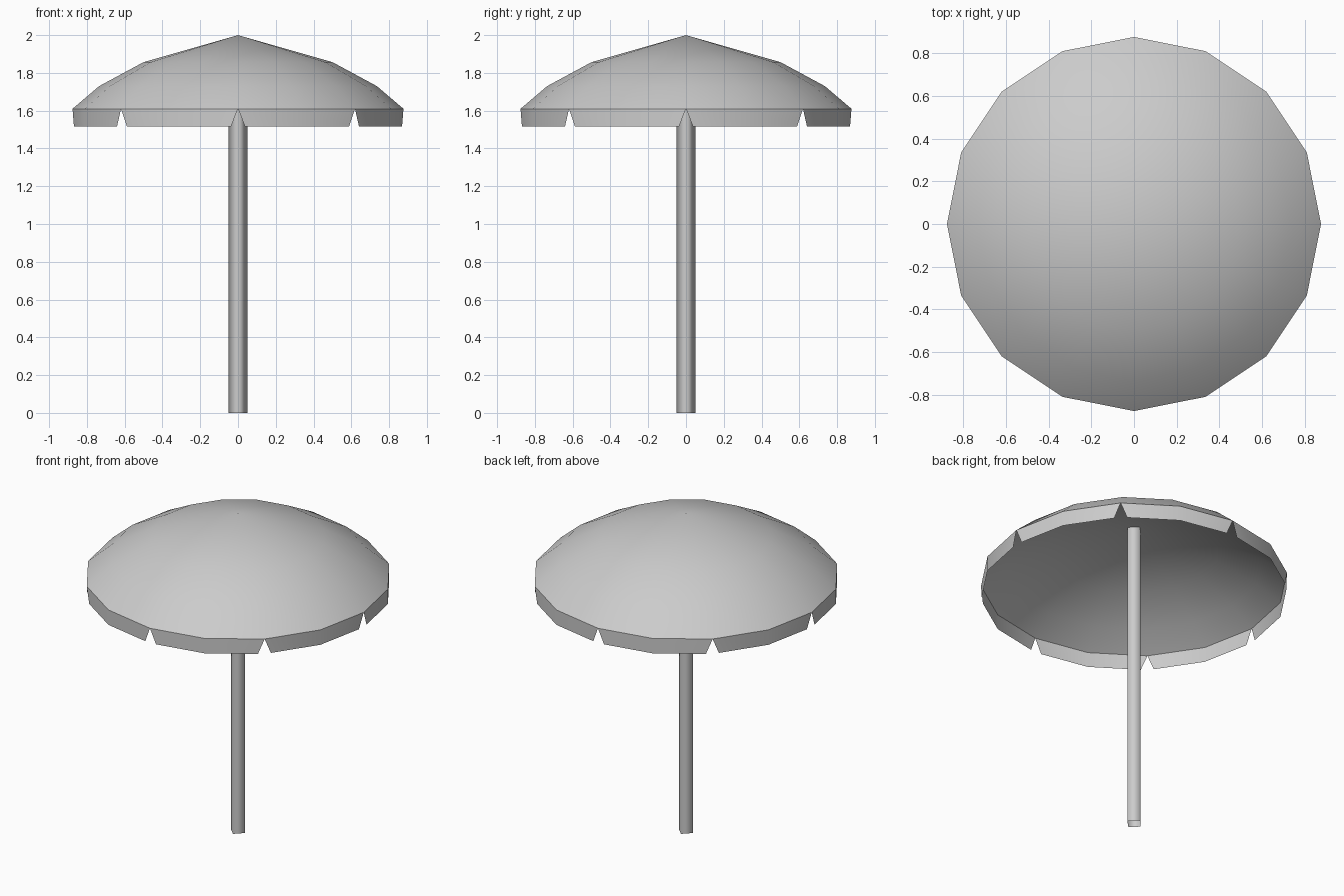
import bpy, bmesh, math
from mathutils import Vector

cube = bpy.data.objects.get("Cube")
if cube:
    bpy.data.objects.remove(cube, do_unlink=True)

grey = bpy.data.materials.new("light grey")
grey.use_nodes = True
colour = (0.6, 0.6, 0.6, 1)
grey.diffuse_color = colour
grey.node_tree.nodes["Principled BSDF"].inputs["Base Color"].default_value = colour

SIDES = 16
RIM, RIM_Z = 0.876, 1.61


def ring_point(i, radius, z):
    a = math.tau * i / SIDES
    return Vector((radius * math.cos(a), radius * math.sin(a), z))


def finish(name, bm):
    mesh = bpy.data.meshes.new(name)
    bm.normal_update()
    for f in bm.faces:
        f.smooth = True
    bm.to_mesh(mesh)
    bm.free()
    mesh.materials.append(grey)
    obj = bpy.data.objects.new(name, mesh)
    bpy.context.collection.objects.link(obj)


def dome(name, apex_z, profile, inward=False):
    """Open shell of stacked rings closed by a point at the top."""
    bm = bmesh.new()
    apex = bm.verts.new((0, 0, apex_z))
    rings = [[bm.verts.new(ring_point(i, r, z)) for i in range(SIDES)] for r, z in profile]
    for i in range(SIDES):
        j = (i + 1) % SIDES
        bm.faces.new((apex, rings[0][i], rings[0][j]))
        for upper, lower in zip(rings, rings[1:]):
            bm.faces.new((upper[i], lower[i], lower[j], upper[j]))
    if inward:
        bmesh.ops.reverse_faces(bm, faces=bm.faces)
    finish(name, bm)


# Canopy: a banded outer dome over a slightly shallower lining
dome("canopy", 2, [(0.5, 1.857), (0.735, 1.73), (RIM, RIM_Z)])
dome("canopy_lining", 1.945, [(0.5, 1.815), (0.735, 1.705), (RIM, RIM_Z)], inward=True)

# Valance: eight hanging flaps with a V notch between neighbours
bm = bmesh.new()
for i in range(0, SIDES, 2):
    top = [ring_point(i + k, RIM, RIM_Z) for k in range(3)]
    along_a = (top[1] - top[0]).normalized() * 0.038
    along_b = (top[1] - top[2]).normalized() * 0.038
    low = [top[0] + along_a, top[1].copy(), top[2] + along_b]
    for p in low:
        p.z = 1.516
    t = [bm.verts.new(p) for p in top]
    b = [bm.verts.new(p) for p in low]
    for k in range(2):
        bm.faces.new((t[k], b[k], b[k + 1], t[k + 1]))
finish("valance_flaps", bm)

# Pole: open four-sided tube set corner-on to the front
bm = bmesh.new()
bmesh.ops.create_cone(bm, cap_ends=False, segments=4, radius1=0.05, radius2=0.05, depth=1.94)
bmesh.ops.translate(bm, vec=(0, 0, 0.97), verts=bm.verts)
finish("pole", bm)
